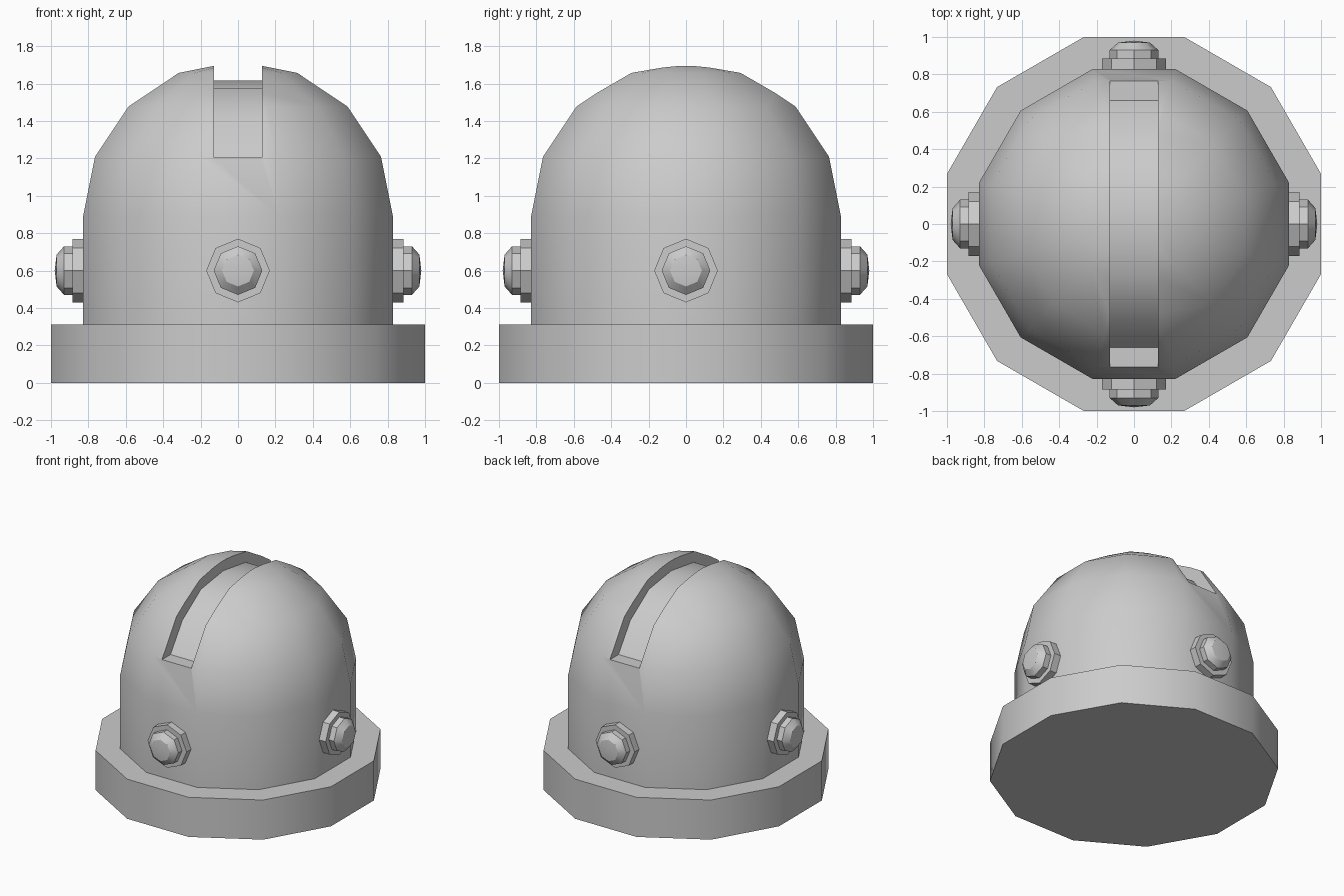
import bpy, bmesh, math
from mathutils import Matrix

if "Cube" in bpy.data.objects:
    bpy.data.objects.remove(bpy.data.objects["Cube"])


def finish(name, bm, matrix=None, angle=35):
    bmesh.ops.remove_doubles(bm, verts=bm.verts, dist=1e-5)
    bmesh.ops.recalc_face_normals(bm, faces=bm.faces)
    me = bpy.data.meshes.new(name)
    bm.to_mesh(me)
    bm.free()
    ob = bpy.data.objects.new(name, me)
    bpy.context.collection.objects.link(ob)
    if matrix:
        ob.matrix_world = matrix
    smooth(ob, angle)
    return ob


def smooth(ob, angle=35):
    bpy.ops.object.select_all(action='DESELECT')
    ob.select_set(True)
    bpy.context.view_layer.objects.active = ob
    bpy.ops.object.shade_smooth_by_angle(angle=math.radians(angle))


def lathe(name, profile, sides, phase=0.0, matrix=None):
    """Closed solid turned from (radius, height) points; radius 0 makes an apex."""
    bm = bmesh.new()
    rings = []
    for r, z in profile:
        rings.append([bm.verts.new((r * math.cos(phase + i * math.tau / sides),
                                    r * math.sin(phase + i * math.tau / sides), z))
                      for i in range(sides)] if r > 0 else [bm.verts.new((0, 0, z))])
    for a, b in zip(rings, rings[1:]):
        for i in range(sides):
            j = (i + 1) % sides
            if len(b) == 1:
                bm.faces.new((a[i], a[j], b[0]))
            else:
                bm.faces.new((a[i], a[j], b[j], b[i]))
    for ring in (rings[0], rings[-1]):
        if len(ring) > 1:
            bm.faces.new(ring)
    return finish(name, bm, matrix)


R12 = 1 / math.cos(math.pi / 12)   # flat-to-corner ratio of a 12-gon
PHASE = math.pi / 12

# Wide plinth
lathe("base_plinth", [(R12, 0), (R12, 0.313)], 12, PHASE)

# Drum with domed roof
dome_r, spring, rise = 0.828 * R12, 0.89, 0.83
profile = [(dome_r, 0.30)]
for k in range(5):
    a = k * math.pi / 8
    profile.append((dome_r * math.cos(a) if k < 4 else 0, spring + rise * math.sin(a)))
dome = lathe("domed_body", profile, 12, PHASE)

# Slot cutter: arched strip running front to back over the roof
floor = [(-0.66, 1.205), (-0.51, 1.42), (-0.28, 1.575), (0, 1.615),
         (0.28, 1.575), (0.51, 1.42), (0.66, 1.205)]
outline = [(-1, 1.205)] + floor + [(1, 1.205), (1, 2), (-1, 2)]
bm = bmesh.new()
left, right = ([bm.verts.new((s * 0.128, y, z)) for y, z in outline] for s in (-1, 1))
bm.faces.new(left)
bm.faces.new(right)
for i in range(len(outline)):
    j = (i + 1) % len(outline)
    bm.faces.new((left[i], left[j], right[j], right[i]))
cutter = finish("slot_cutter", bm)

mod = dome.modifiers.new("slot", 'BOOLEAN')
mod.operation = 'DIFFERENCE'
mod.solver = 'EXACT'
mod.object = cutter
bpy.context.view_layer.objects.active = dome
bpy.ops.object.modifier_apply(modifier=mod.name)
bpy.data.objects.remove(cutter, do_unlink=True)
smooth(dome)

# Four round bosses: collar plus rounded knob
for i, side in enumerate(("right", "back", "left", "front")):
    m = (Matrix.Translation((0, 0, 0.6)) @ Matrix.Rotation(i * math.pi / 2, 4, 'Z')
         @ Matrix.Rotation(math.pi / 2, 4, 'Y'))
    lathe(side + "_collar", [(0.17, 0.80), (0.17, 0.885)], 8, 0, m)
    lathe(side + "_knob", [(0.13, 0.86), (0.13, 0.93), (0.085, 0.97), (0, 0.98)], 8, 0, m)
